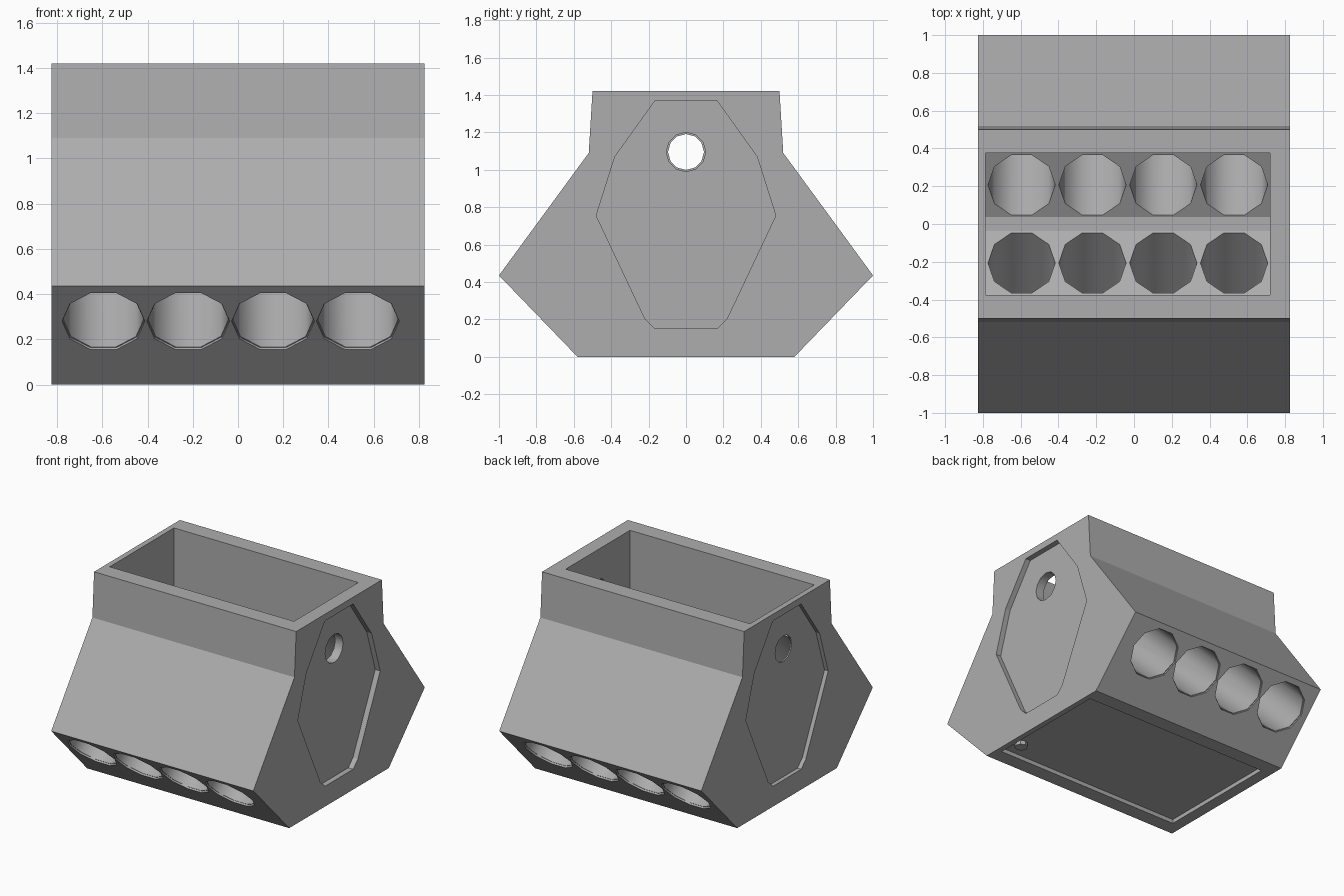
import bpy, bmesh
from math import sin, cos, pi
from mathutils import Vector as V

if "Cube" in bpy.data.objects:
    bpy.data.objects.remove(bpy.data.objects["Cube"])

X = V((1, 0, 0))
grey = bpy.data.materials.new("dark_grey")
grey.diffuse_color = (.42, .42, .42, 1)
grey.use_nodes = True
grey.node_tree.nodes["Principled BSDF"].inputs["Base Color"].default_value = grey.diffuse_color


def prism(name, pts, vec, smooth=False):
    """Solid made by sweeping a flat polygon along vec; smooth rounds the sides only."""
    bm = bmesh.new()
    base = bm.faces.new([bm.verts.new(p) for p in pts])
    ext = bmesh.ops.extrude_face_region(bm, geom=[base], use_keep_orig=True)
    bmesh.ops.translate(bm, vec=vec, verts=[g for g in ext["geom"] if isinstance(g, bmesh.types.BMVert)])
    bmesh.ops.recalc_face_normals(bm, faces=bm.faces)
    for f in bm.faces:
        f.smooth = smooth and len(f.verts) == 4
    me = bpy.data.meshes.new(name)
    bm.to_mesh(me)
    bm.free()
    me.materials.append(grey)
    ob = bpy.data.objects.new(name, me)
    bpy.context.collection.objects.link(ob)
    return ob


def ring(c, r, e1, e2, n):
    return [c + r * (cos(2 * pi * i / n) * e1 + sin(2 * pi * i / n) * e2) for i in range(n)]


def mirrored(half, x):
    """Full y-z outline at x from its +y half."""
    return [V((x, y, z)) for y, z in half] + [V((x, -y, z)) for y, z in reversed(half)]


def cut(target, cutter):
    cutter.hide_render = True
    m = target.modifiers.new("cut", 'BOOLEAN')
    m.operation, m.solver, m.object = 'DIFFERENCE', 'EXACT', cutter
    bpy.context.view_layer.objects.active = target
    bpy.ops.object.modifier_apply(modifier=m.name)
    bpy.data.objects.remove(cutter, do_unlink=True)


# main block
block = prism("engine_block", mirrored([(.58, 0), (1, .435), (.52, 1.09), (.5, 1.42)], -.825), X * 1.65)

# open cavity with a V floor
cut(block, prism("cavity", mirrored([(.038, .815), (.375, .99), (.375, 1.6)], -.785), X * 1.505))

# cylinder bores in both banks
for side in (1, -1):
    axis = V((0, -.719 * side, .695))
    across = V((0, .695 * side, .719))
    for i in range(4):
        mouth = V((-.595 + .375 * i, .85 * side, .28))
        cut(block, prism("bore", ring(mouth - axis * .1, .178, X, across, 10), axis * 1.07, True))
        cut(block, prism("bore_lip", ring(mouth - axis * .1, .183, X, across, 10), axis * .112, True))

# recessed end panels with shaft holes
panel = [(.165, .15), (.22, .205), (.48, .755), (.38, 1.07), (.165, 1.37)]
for s, depth, r in ((1, .04, .105), (-1, .03, .096)):
    cut(block, prism("end_panel", mirrored(panel, s * (.825 - depth)), X * s * .2))
    cut(block, prism("shaft_hole", ring(V((s * .5, 0, 1.095)), r, V((0, 1, 0)), V((0, 0, 1)), 12), X * s * .5, True))

# shallow pan recess underneath
cut(block, prism("pan", [V((-.74, -.47, -.1)), V((.785, -.47, -.1)), V((.785, .47, -.1)), V((-.74, .47, -.1))],
                 V((0, 0, .13))))

# drain plug
prism("drain_plug", ring(V((.72, -.34, 0)), .045, X, V((0, 1, 0)), 8), V((0, 0, .04)))
